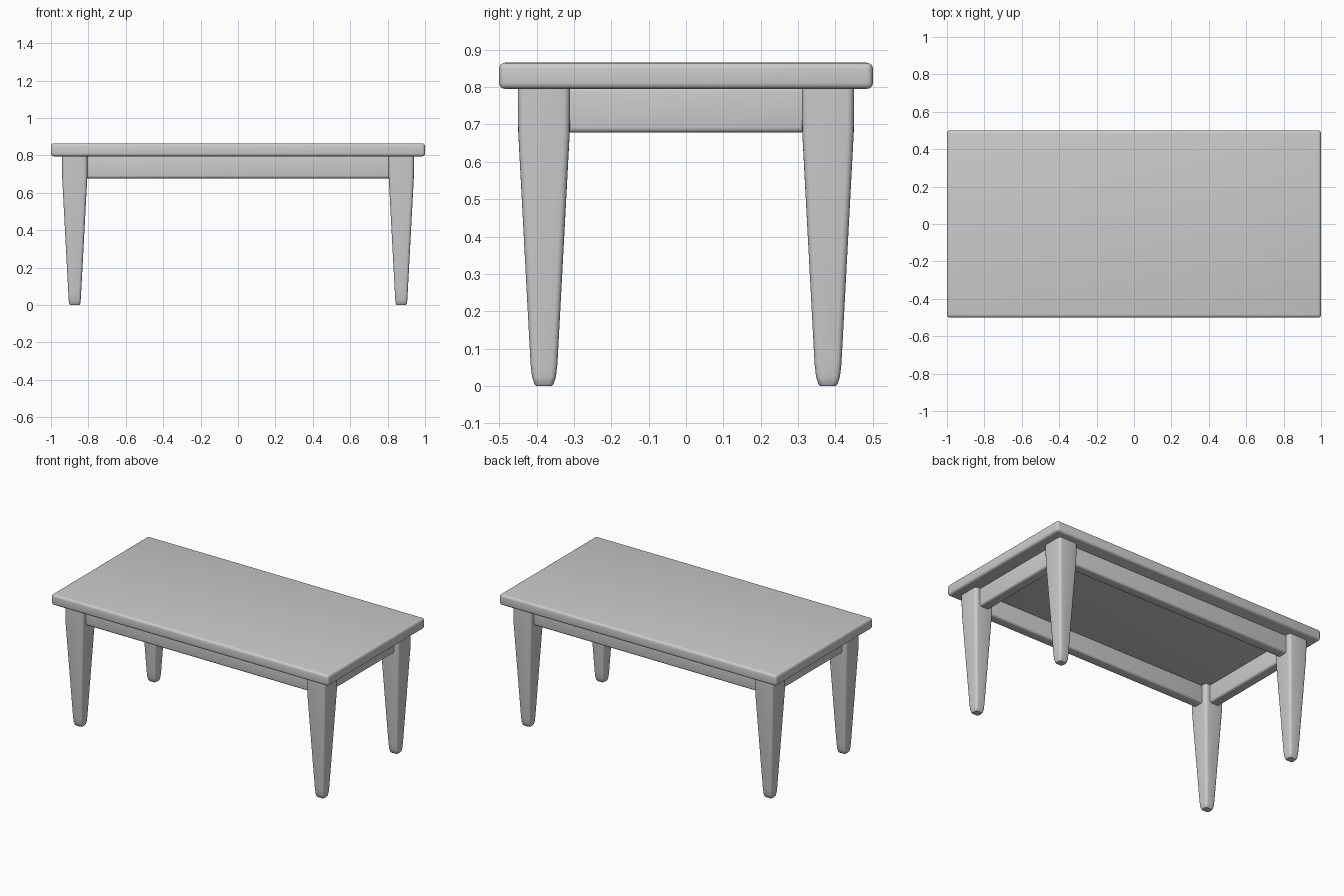
import bpy, bmesh, math
from mathutils import Matrix

if "Cube" in bpy.data.objects:
    bpy.data.objects.remove(bpy.data.objects["Cube"])


def finish(name, bm, angle=40):
    bmesh.ops.recalc_face_normals(bm, faces=bm.faces)
    mesh = bpy.data.meshes.new(name)
    bm.to_mesh(mesh)
    bm.free()
    ob = bpy.data.objects.new(name, mesh)
    bpy.context.collection.objects.link(ob)
    bpy.ops.object.select_all(action='DESELECT')
    bpy.context.view_layer.objects.active = ob
    ob.select_set(True)
    bpy.ops.object.shade_smooth_by_angle(angle=math.radians(angle))
    return ob


def mirror(ob, x, y):
    mod = ob.modifiers.new("mirror", 'MIRROR')
    mod.use_axis = (x, y, False)
    mod.use_mirror_merge = False


def rounded_box(name, center, size, radius):
    bm = bmesh.new()
    bmesh.ops.create_cube(bm, size=1, matrix=Matrix.Translation(center) @ Matrix.Diagonal((*size, 1)))
    bmesh.ops.bevel(bm, geom=bm.edges[:], offset=radius, segments=4, profile=0.5, affect='EDGES')
    return finish(name, bm)


def rounded_rect(cx, cy, hx, hy, r, steps=4):
    pts = []
    for q, (sx, sy) in enumerate(((1, 1), (-1, 1), (-1, -1), (1, -1))):
        for i in range(steps + 1):
            a = math.pi / 2 * (q + i / steps)
            pts.append((cx + sx * (hx - r) + r * math.cos(a),
                        cy + sy * (hy - r) + r * math.sin(a)))
    return pts


# Table top
rounded_box("table_top", (0, 0, 0.83), (2, 1, 0.07), 0.016)

# Tapered legs: height, half width, half depth, corner radius
sections = [(0.80, 0.068, 0.07, 0.018), (0.68, 0.067, 0.069, 0.018),
            (0.06, 0.034, 0.036, 0.014), (0.025, 0.032, 0.032, 0.014),
            (0.006, 0.029, 0.026, 0.013), (0.0, 0.024, 0.021, 0.012)]
bm = bmesh.new()
rings = [[bm.verts.new((x, y, z)) for x, y in rounded_rect(0.873, 0.38, hx, hy, r)]
         for z, hx, hy, r in sections]
for a, b in zip(rings, rings[1:]):
    for i in range(len(a)):
        j = (i + 1) % len(a)
        bm.faces.new((a[i], a[j], b[j], b[i]))
bm.faces.new(rings[0])
bm.faces.new(rings[-1])
mirror(finish("legs", bm), True, True)

# Aprons between the legs
mirror(rounded_box("long_aprons", (0, 0.38, 0.74), (1.64, 0.07, 0.124), 0.014), False, True)
mirror(rounded_box("short_aprons", (0.873, 0, 0.74), (0.07, 0.66, 0.124), 0.014), True, False)
